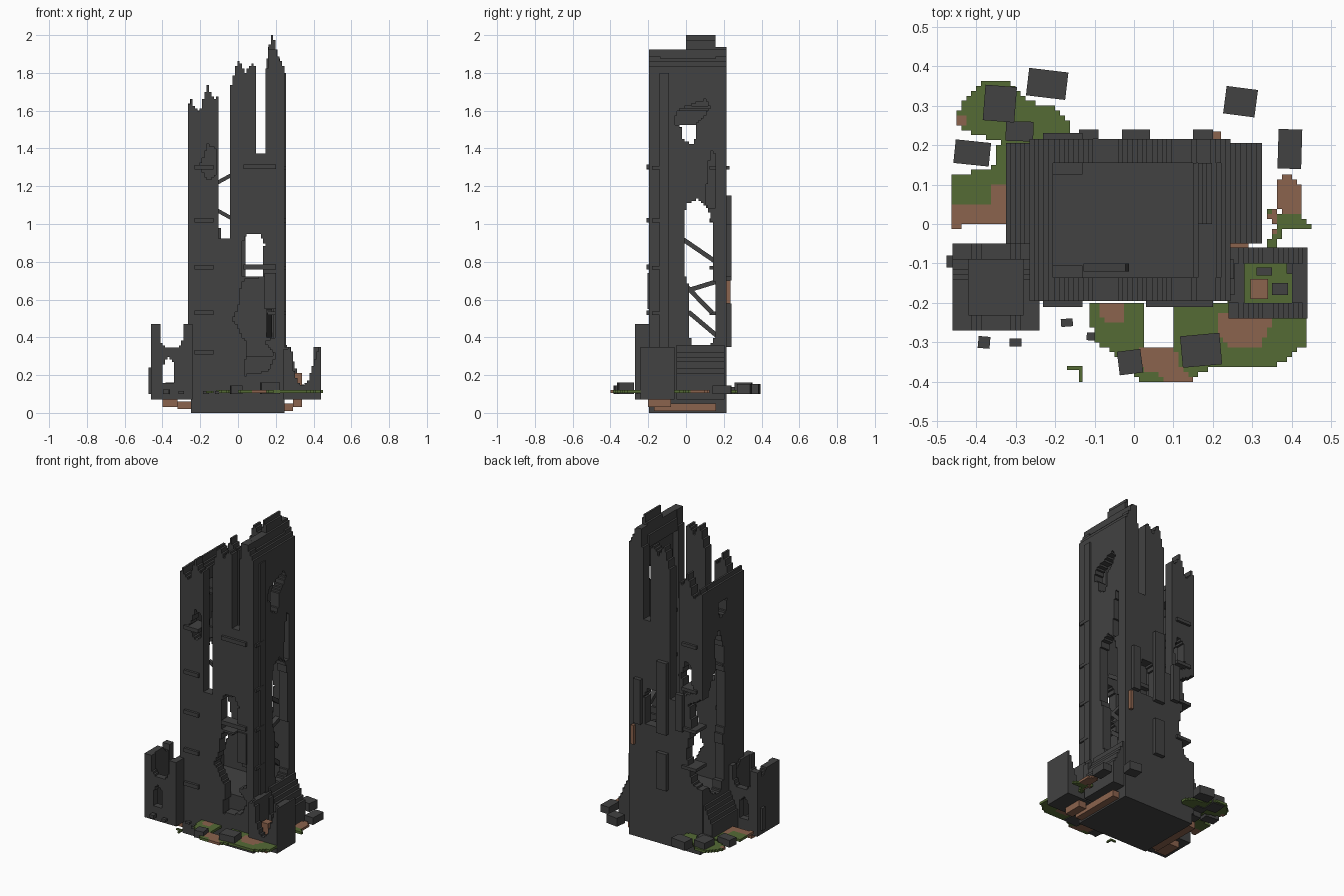
import bpy
import bmesh
import random

random.seed(4)
STEP = 0.0125

default = bpy.data.objects.get("Cube")
if default:
    bpy.data.objects.remove(default, do_unlink=True)


def material(name, rgb):
    mat = bpy.data.materials.new(name)
    mat.use_nodes = True
    color = (*rgb, 1)
    mat.diffuse_color = color
    mat.node_tree.nodes["Principled BSDF"].inputs["Base Color"].default_value = color
    return mat


CONCRETE = material("charred concrete", (.054, .054, .054))
GRASS = material("dry grass", (.09, .145, .036))
EARTH = material("bare earth", (.26, .125, .075))


def finish(name, bm, mats):
    bmesh.ops.recalc_face_normals(bm, faces=bm.faces)
    mesh = bpy.data.meshes.new(name)
    bm.to_mesh(mesh)
    bm.free()
    for mat in mats:
        mesh.materials.append(mat)
    obj = bpy.data.objects.new(name, mesh)
    bpy.context.collection.objects.link(obj)
    return obj


def box(name, xs, ys, zs, mat=CONCRETE, turn=(0, 0, 0)):
    bm = bmesh.new()
    bmesh.ops.create_cube(bm, size=1)
    size = [b - a for a, b in (xs, ys, zs)]
    bmesh.ops.scale(bm, vec=size, verts=bm.verts)
    obj = finish(name, bm, [mat])
    obj.location = [(a + b) / 2 for a, b in (xs, ys, zs)]
    obj.rotation_euler = turn
    return obj


def slab(name, plane, us, vs, ds, solid, mats=(CONCRETE,), paint=None):
    """Stepped slab: a grid of cells kept where solid(u, v), given depth ds."""
    place = {"xz": lambda u, v, d: (u, d, v),
             "yz": lambda u, v, d: (d, u, v),
             "xy": lambda u, v, d: (u, v, d)}[plane]
    nu = max(1, round((us[1] - us[0]) / STEP))
    nv = max(1, round((vs[1] - vs[0]) / STEP))
    du, dv = (us[1] - us[0]) / nu, (vs[1] - vs[0]) / nv
    mid = lambda i, j: (us[0] + (i + .5) * du, vs[0] + (j + .5) * dv)
    cells = {(i, j) for i in range(nu) for j in range(nv) if solid(*mid(i, j))}
    bm, cache = bmesh.new(), {}

    def vert(i, j, k):
        if (i, j, k) not in cache:
            cache[i, j, k] = bm.verts.new(place(us[0] + i * du, vs[0] + j * dv, ds[k]))
        return cache[i, j, k]

    for i, j in cells:
        ring = [(i, j), (i + 1, j), (i + 1, j + 1), (i, j + 1)]
        faces = [[vert(*p, k) for p in ring] for k in (0, 1)]
        for side, (a, b) in enumerate(((0, -1), (1, 0), (0, 1), (-1, 0))):
            if (i + a, j + b) not in cells:
                p, q = ring[side], ring[(side + 1) % 4]
                faces.append([vert(*p, 0), vert(*q, 0), vert(*q, 1), vert(*p, 1)])
        for corners in faces:
            face = bm.faces.new(corners)
            face.material_index = paint(*mid(i, j)) if paint else 0
    return finish(name, bm, mats)


def inside(poly, u, v):
    hit = False
    for (a, b), (c, d) in zip(poly, poly[1:] + poly[:1]):
        if (b > v) != (d > v) and u < (c - a) * (v - b) / (d - b) + a:
            hit = not hit
    return hit


def rect(a, b, c, d):
    return [(a, c), (b, c), (b, d), (a, d)]


def clear(holes, u, v):
    return not any(inside(h, u, v) for h in holes)


def height(profile, x):
    for (a, b), (c, d) in zip(profile, profile[1:]):
        if a <= x <= c:
            return b + (d - b) * (x - a) / (c - a)
    return profile[0][1] if x < profile[0][0] else profile[-1][1]


# Tower outline and jagged skyline
X0, X1, Y0, Y1, T = -.265, .245, -.195, .215, .06
SKY = [(X0, 1.61), (-.25, 1.67), (-.23, 1.61), (-.2, 1.6), (-.16, 1.74), (-.13, 1.66),
       (-.1, 1.68), (-.04, 1.72), (0, 1.87), (.04, 1.8), (.08, 1.86), (.11, 1.8),
       (.15, 1.8), (.16, 1.92), (.183, 2.01), (.21, 1.89), (X1, 1.83)]
slits = [rect(-.1, -.04, .92, 2), rect(.1, .15, 1.37, 2)]
arch = [(.02, .72), (.13, .72), (.14, .9), (.11, .95), (.05, .95), (.02, .9)]
front_wounds = [[(0, .55), (.02, .7), (.2, .73), (.2, .4), (.14, .38), (.2, .3), (.16, .22),
                 (.03, .2), (.05, .36), (-.03, .5)],
                [(-.2, 1.31), (-.18, 1.36), (-.16, 1.42), (-.12, 1.4), (-.11, 1.27), (-.16, 1.23)]]
back_wounds = [[(-.3, .4), (-.2, .42), (-.15, .6), (-.19, .8), (-.17, .92), (-.3, 1)],
               [(-.2, 1), (-.13, .97), (-.12, 1.1), (-.15, 1.2), (-.19, 1.15)]]


def skyline(holes, cap):
    return lambda x, z: z < min(cap, height(SKY, x)) and clear(holes, x, z)


slab("front_wall", "xz", (X0, X1), (.07, 2), (Y0, Y0 + T),
     skyline(slits + [arch] + front_wounds, 1.92))
slab("back_wall", "xz", (X0, X1), (.07, 2), (Y1 - T, Y1),
     skyline(slits + [arch] + back_wounds, 1.94))

# Side walls with the great breach
breach = [(-.01, 1.02), (0, 1.1), (.06, 1.13), (.12, 1.08), (.14, 1), (.14, .72), (.18, .6),
          (.18, .45), (.12, .35), (.04, .33), (.01, .45), (.02, .66), (-.01, .75)]
upper = [(-.03, 1.53), (-.02, 1.45), (.03, 1.42), (.06, 1.46), (.06, 1.53)]
torn = [(-.06, 1.53), (-.05, 1.6), (.1, 1.66), (.13, 1.62), (.06, 1.53)]
crack = [(.1, 1.1), (.13, 1.4), (.155, 1.36), (.155, 1.08)]
corner = [(0, .4), (.03, 1.05), (.2, 1), (.2, .4)]
gash = [(.02, 1.05), (.0, 1.2), (.05, 1.36), (.09, 1.3), (.08, 1.05)]
inner = (Y0 + T, Y1 - T)
slab("left_wall", "yz", inner, (.07, 1.8), (X1 - T, X1),
     lambda y, z: clear([breach, upper, torn, crack], y, z))
slab("right_wall", "yz", inner, (.07, 1.55), (X0, X0 + T),
     lambda y, z: clear([breach, upper, corner, gash], y, z))

# Jagged crests running along the side walls
slab("left_crest_front", "xz", (.15, X1), (1.8, 2), (Y0 + T, 0), skyline([], 1.92))
slab("left_crest_back", "xz", (.15, X1), (1.8, 2), (0, Y1 - T), skyline([], 2))
slab("right_crest", "xz", (X0, X0 + T), (1.55, 1.75), inner, skyline([], 2))

# Foundation, ground floor and ledges marking the storeys
box("foundation", (X0 + .015, X1), (Y0, Y1), (0, .07))
box("ground_floor", (X0 + T, X1 - T), inner, (.07, .3))
for n, z in enumerate((.32, .53, .77, 1.02, 1.3)):
    box(f"front_ledge_{n}", (-.23, -.13), (Y0 - .015, Y0 + .09), (z - .012, z + .012))
    if n:
        box(f"back_ledge_{n}", (-.23, -.13), (Y1 - .09, Y1 + .015), (z - .012, z + .008))
        box(f"left_ledge_{n}", (X1 - .09, X1 + .01), (-.18, -.1), (z - .012, z + .008))
for n, z in enumerate((.77, 1.3)):
    box(f"front_lintel_{n}", (.03, .2), (Y0 - .015, Y0 + .05), (z - .01, z + .015))
box("broken_panel", (.14, .2), (Y0 - .01, Y0 + .02), (.55, .74))

# Fallen braces inside
for n, (y, z, tilt) in enumerate([(.07, .86, -.6), (.08, .67, .3), (.07, .6, -.8), (.09, .47, -.7)]):
    box(f"brace_{n}", (.15, .18), (y - .1, y + .1), (z - .012, z + .012), turn=(tilt, 0, 0))
for n, (z, roll) in enumerate([(1.04, .5), (1.23, -.5)]):
    box(f"slit_brace_{n}", (-.13, -.01), (-.12, -.1), (z, z + .02), turn=(0, roll, 0))

# Shallow pilasters
for n, (a, b, low, high) in enumerate([(-.03, .04, .7, 1.15), (-.03, .04, .35, .58),
                                       (.15, .2, .72, 1), (-.14, -.09, .75, .98)]):
    box(f"back_pilaster_{n}", (a, b), (Y1, Y1 + .025), (low, high))
box("front_corner_pilaster", (X1, X1 + .008), (-.14, -.09), (.35, 1.8))
box("rusty_panel", (.2, .22), (Y1, Y1 + .02), (.58, .7), EARTH)

# Sloping side buttresses and the earth beneath them
for side, xs in (("right", (-.325, X0)), ("left", (X1, .325))):
    slab(f"{side}_buttress", "xz", xs, (.07, .36), (-.05, .205),
         lambda x, z: z < .36 - 2.2 * (abs(x) - .25))
box("right_earth_strip", (-.32, -.25), (-.17, .16), (.02, .06), EARTH)
box("right_earth_shelf", (-.4, -.32), (-.2, -.08), (.03, .07), EARTH)
box("left_earth_strip", (X1, .29), (-.17, .16), (.01, .05), EARTH)
box("left_earth_shelf", (.29, .34), (-.2, -.08), (.03, .07), EARTH)


# Ruined annexes: four thin walls around an open yard
def annex(name, xs, ys, top, xz_solid, yz_solid):
    t = .04
    for part, a, b in (("front", ys[0], ys[0] + t), ("back", ys[1] - t, ys[1])):
        slab(f"{name}_{part}", "xz", xs, (.07, top), (a, b), xz_solid)
    for part, a, b in (("right", xs[0], xs[0] + t), ("left", xs[1] - t, xs[1])):
        slab(f"{name}_{part}", "yz", (ys[0] + t, ys[1] - t), (.07, top), (a, b), yz_solid)
    box(f"{name}_floor", (xs[0] + t, xs[1] - t), (ys[0] + t, ys[1] - t), (.07, .1))


gaps = [[(-.41, .5), (-.41, .38), (-.38, .35), (-.31, .35), (-.29, .4), (-.28, .5)],
        [(-.4, .16), (-.34, .16), (-.34, .26), (-.37, .3), (-.4, .24)]]
annex("right_annex", (-.46, -.24), (-.27, -.05), .47, lambda x, z: clear(gaps, x, z),
      lambda y, z: z < .47 - .8 * max(0, y + .15))
box("right_annex_pier", (-.475, -.46), (-.11, -.08), (.1, .24))
broken = [(.24, .33), (.28, .35), (.3, .2), (.33, .14), (.37, .17), (.41, .29), (.43, .35)]
annex("left_annex", (.24, .44), (-.24, -.06), .35, lambda x, z: z < height(broken, x),
      lambda y, z: z < .35 - 2 * max(0, abs(y + .15) - .05))
box("left_annex_earth", (.295, .34), (-.19, -.14), (.1, .21), EARTH)
box("left_annex_rubble", (.35, .39), (-.18, -.15), (.1, .14))
box("left_annex_scrap", (.31, .35), (-.13, -.11), (.1, .15))

# Patchy ground
west = [(-.45, .27), (-.43, .31), (-.39, .36), (-.31, .36), (-.27, .31), (-.2, .3), (-.16, .26),
        (-.16, .22), (-.31, .2), (-.31, 0), (-.43, 0), (-.47, -.02), (-.47, .12), (-.36, .14),
        (-.34, .21), (-.44, .24)]
east = [(.36, .11), (.39, .13), (.42, .1), (.42, .03), (.45, -.01), (.38, -.01), (.35, -.07),
        (.33, -.06), (.36, -.01), (.335, .02), (.34, .035), (.37, .03)]
south = [(-.12, -.2), (-.1, -.3), (-.05, -.33), (0, -.38), (.02, -.4), (.14, -.4), (.2, -.36),
         (.36, -.36), (.44, -.3), (.44, -.2), (.36, -.06), (.26, -.08), (.24, -.2)]
pit = rect(.02, .1, -.31, -.2)
dirt = [rect(-.48, -.31, -.01, .05), rect(-.36, -.31, .04, .1), rect(.35, .42, .03, .12),
        rect(.33, .36, -.03, .03), rect(-.46, -.43, .25, .28),
        [(.21, -.28), (.22, -.22), (.34, -.22), (.35, -.25), (.32, -.31), (.24, -.31)],
        [(0, -.32), (.1, -.31), (.12, -.36), (.16, -.4), (.08, -.4), (.06, -.38), (.02, -.37)],
        [(-.09, -.2), (-.03, -.2), (-.03, -.25), (-.07, -.25), (-.09, -.23)]]
slab("ground", "xy", (-.4625, .4625), (-.4, .4), (.105, .12),
     lambda x, y: not clear([west, east, south], x, y) and clear([pit], x, y),
     (GRASS, EARTH), lambda x, y: 0 if clear(dirt, x, y) else 1)
box("grass_scrap", (-.17, -.13), (-.37, -.36), (.105, .115), GRASS)
box("grass_scrap_tail", (-.14, -.13), (-.4, -.37), (.105, .115), GRASS)

# Scattered rubble
for n, (x, y, w, d) in enumerate([(-.34, .305, .08, .09), (-.22, .355, .1, .07), (-.29, .235, .07, .05),
                                  (-.41, .18, .09, .06), (.27, .31, .08, .07), (.395, .19, .06, .1),
                                  (-.01, -.35, .06, .06), (.17, -.32, .1, .08), (-.17, -.25, .03, .02),
                                  (-.38, -.3, .03, .03), (-.3, -.3, .03, .02), (-.11, -.285, .02, .02)]):
    tall = .1 + min(w, d) * .75
    box(f"rubble_{n}", (x - w / 2, x + w / 2), (y - d / 2, y + d / 2), (.1, tall),
        turn=(0, 0, random.uniform(-.15, .15)))
